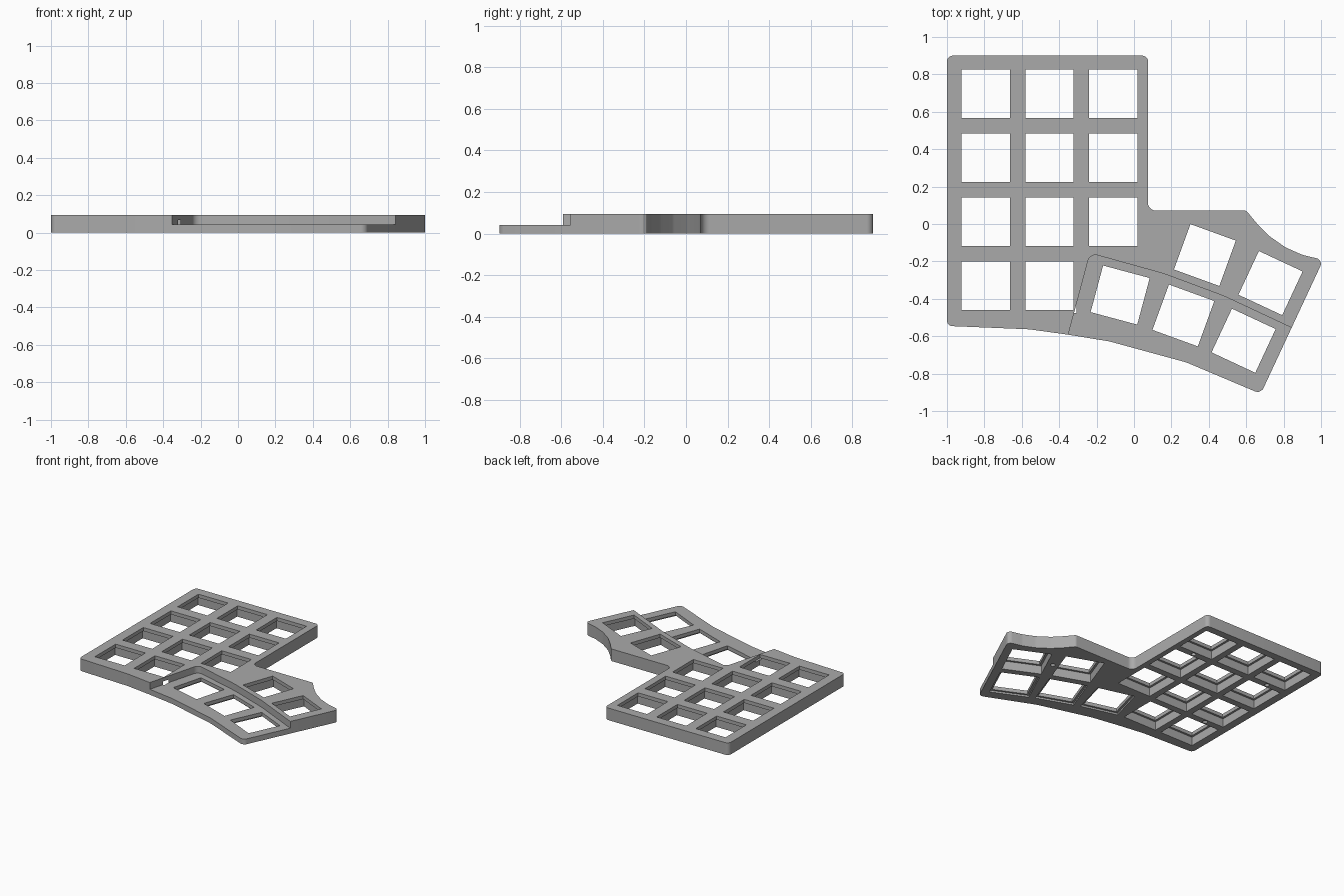
import bpy, bmesh
from math import radians, tan, cos, sin, pi
from mathutils import Vector, Matrix

cube = bpy.data.objects.get("Cube")
if cube:
    bpy.data.objects.remove(cube, do_unlink=True)

TOP, STEP = 0.095, 0.042      # full height and lowered thumb shelf
HOLE, POCKET = 0.258, 0.29    # key opening and relief beneath it

grey = bpy.data.materials.new("plate grey")
grey.use_nodes = True
colour = (0.4, 0.4, 0.4, 1)
grey.diffuse_color = colour
grey.node_tree.nodes["Principled BSDF"].inputs["Base Color"].default_value = colour


def rounded(points, steps=5):
    """Replace each corner (x, y, radius) by an arc."""
    out = []
    for i, (x, y, r) in enumerate(points):
        p = Vector((x, y))
        if not r:
            out.append(p)
            continue
        a = (Vector(points[i - 1][:2]) - p).normalized()
        b = (Vector(points[(i + 1) % len(points)][:2]) - p).normalized()
        half = a.angle(b) / 2
        centre = p + (a + b).normalized() * (r / sin(half))
        start = p + a * (r / tan(half)) - centre
        end = p + b * (r / tan(half)) - centre
        for k in range(steps + 1):
            v = start.lerp(end, k / steps)
            out.append(centre + v.normalized() * r)
    return out


def add_prism(bm, outline, z0, z1):
    low = [bm.verts.new((p[0], p[1], z0)) for p in outline]
    high = [bm.verts.new((p[0], p[1], z1)) for p in outline]
    bm.faces.new(low)
    bm.faces.new(high)
    for i in range(len(low)):
        j = (i + 1) % len(low)
        bm.faces.new((low[i], low[j], high[j], high[i]))


def prisms(name, items):
    """One object from several (outline, bottom, top) prisms."""
    bm = bmesh.new()
    for item in items:
        add_prism(bm, *item)
    bmesh.ops.recalc_face_normals(bm, faces=bm.faces)
    mesh = bpy.data.meshes.new(name)
    bm.to_mesh(mesh)
    bm.free()
    mesh.materials.append(grey)
    obj = bpy.data.objects.new(name, mesh)
    bpy.context.collection.objects.link(obj)
    return obj


def square(x, y, angle, size):
    turn = Matrix.Rotation(radians(angle), 2)
    h = size / 2
    return [Vector((x, y)) + turn @ Vector(c)
            for c in ((-h, -h), (h, -h), (h, h), (-h, h))]


def circle(x, y, r, n=16):
    return [(x + r * cos(2 * pi * k / n), y + r * sin(2 * pi * k / n)) for k in range(n)]


# Plate outline with rounded corners
outline = rounded([
    (-1, 0.9, 0.03), (-1, -0.545, 0.03), (-0.56, -0.563, 0.3),
    (-0.35, -0.592, 0), (-0.13, -0.628, 0.3), (0.28, -0.74, 0.3),
    (0.678, -0.908, 0.035), (1.012, -0.192, 0.03), (0.9, -0.165, 0.1),
    (0.81, -0.125, 0.1), (0.72, -0.062, 0.1), (0.655, 0.005, 0.1),
    (0.6, 0.072, 0.02), (0.075, 0.072, 0.04), (0.075, 0.9, 0.03)])
plate = prisms("keyboard_plate", [(outline, 0, TOP)])

# Lowered shelf along the thumb keys
shelf = rounded([
    (-0.402, -0.78, 0), (-0.235, -0.156, 0.04), (0.16, -0.266, 0.4),
    (0.48, -0.385, 0.4), (1.035, -0.645, 0), (1.0, -1.1, 0), (-0.3, -1.1, 0)])

# Key positions (x, y, angle)
keys = [(-0.793 + 0.341 * c, 0.697 - 0.3423 * r, 0)
        for c in range(3) for r in range(4) if (c, r) != (2, 3)]
keys += [(0.379, -0.166, -20), (0.73, -0.316, -25)]
low_keys = [(-0.074, -0.38, -15), (0.264, -0.489, -20), (0.586, -0.624, -25)]

screws = [(-0.111, 0.526), (-0.793, 0.526), (-0.793, -0.159), (0.557, -0.235)]

cutters = [
    prisms("shelf_cutter", [(shelf, STEP, 0.3)]),
    prisms("opening_cutter", [(square(*k, HOLE), -0.1, 0.2) for k in keys + low_keys]),
    prisms("relief_cutter",
           [(square(*k, POCKET), -0.1, TOP - 0.028) for k in keys]
           + [(square(*k, POCKET), -0.1, STEP - 0.028) for k in low_keys]),
    prisms("screw_cutter", [(circle(*s, 0.017), -0.1, 0.06) for s in screws]),
]
for cutter in cutters:
    cutter.hide_render = True
    mod = plate.modifiers.new(cutter.name, "BOOLEAN")
    mod.operation = "DIFFERENCE"
    mod.solver = "EXACT"
    mod.object = cutter

# Bake the cuts and drop the cutters
bpy.context.view_layer.update()
graph = bpy.context.evaluated_depsgraph_get()
result = bpy.data.meshes.new_from_object(plate.evaluated_get(graph))
plate.modifiers.clear()
plate.data = result
for cutter in cutters:
    bpy.data.objects.remove(cutter, do_unlink=True)

bpy.ops.object.select_all(action="DESELECT")
bpy.context.view_layer.objects.active = plate
plate.select_set(True)
bpy.ops.object.shade_smooth_by_angle(angle=radians(25))
